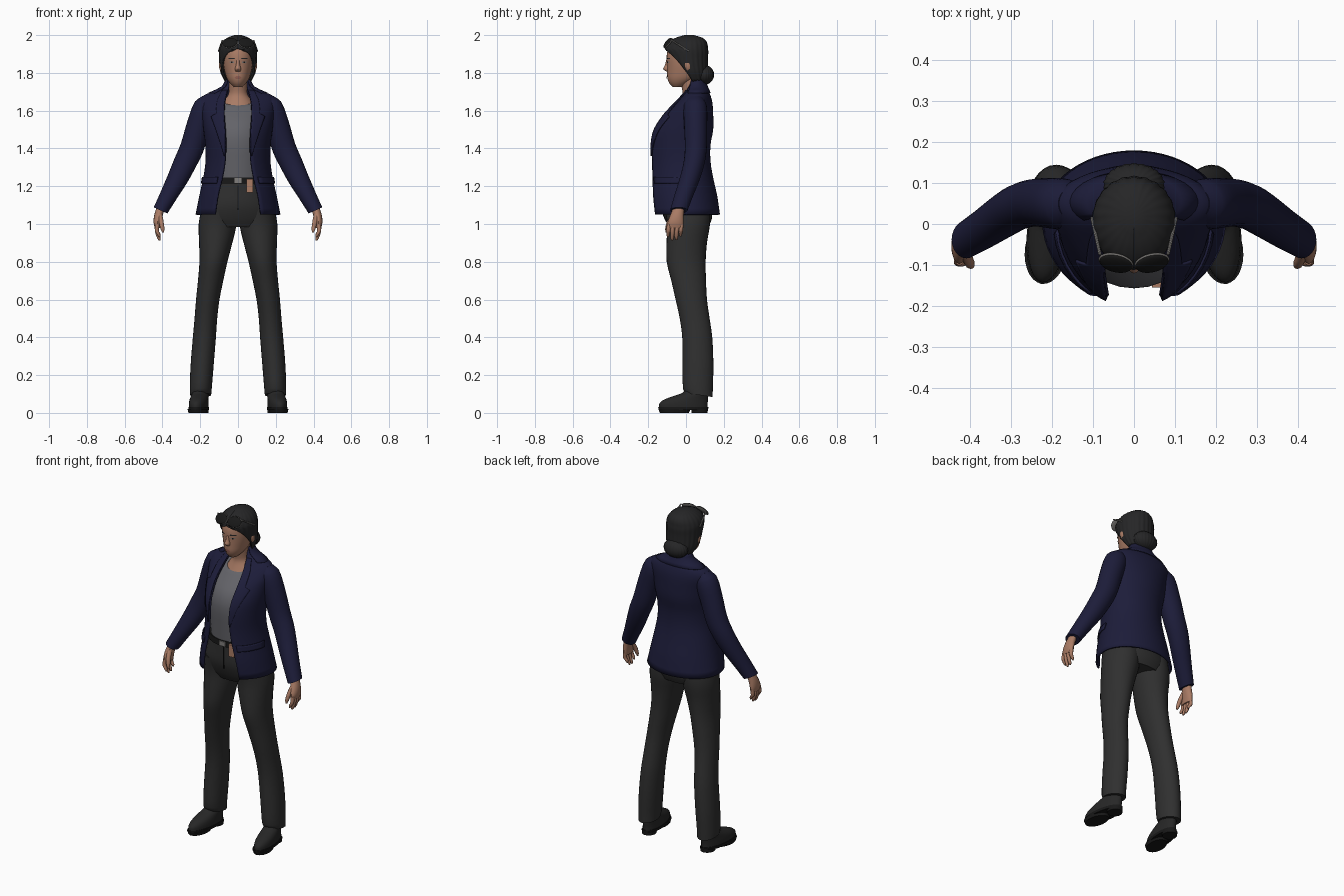
import bpy, math
from mathutils import Vector, Euler

TAU = 2 * math.pi


def material(name, r, g, b):
    m = bpy.data.materials.new(name)
    m.diffuse_color = (r, g, b, 1)
    return m


NAVY = material("navy_cloth", .012, .012, .042)
PANTS = material("charcoal_cloth", .029, .029, .029)
HAIR = material("black_hair", .019, .019, .020)
SHIRT = material("grey_shirt", .125, .125, .14)
SKIN = material("skin", .40, .20, .13)
SHOE = material("shoe_leather", .020, .020, .020)
DARK = material("black_leather", .009, .009, .009)
METAL = material("grey_metal", .22, .21, .20)
LIPS = material("lips", .30, .12, .09)


# Section rows: z, cx, cy, half width, front depth, back depth, front opening, x tilt, y tilt
def prep(rows):
    return sorted([tuple(r) + (0,) * (9 - len(r)) for r in rows])


def sample(t, z):
    """Smooth interpolation of the section rows at height z."""
    n = len(t)
    i = max(0, min(n - 2, sum(1 for r in t if r[0] <= z) - 1))
    a, b = t[i], t[i + 1]
    p, q = t[max(0, i - 1)], t[min(n - 1, i + 2)]
    h = b[0] - a[0]
    u = min(1, max(0, (z - a[0]) / h))
    out = []
    for c in range(9):
        ma = (b[c] - p[c]) / (b[0] - p[0]) * h
        mb = (q[c] - a[c]) / (q[0] - a[0]) * h
        out.append((2*u**3 - 3*u*u + 1) * a[c] + (u**3 - 2*u*u + u) * ma
                   + (3*u*u - 2*u**3) * b[c] + (u**3 - u*u) * mb)
    return out


def point(t, z, th, off=0, s=1, ripple=0):
    _, cx, cy, rx, rf, rb, _, tx, ty = sample(t, z)
    k = 1 + ripple * math.cos(22 * th)
    dx = (rx + off) * math.sin(th) * k
    dy = -((rf if math.cos(th) > 0 else rb) + off) * math.cos(th) * k
    return (s * (cx + dx), cy + dy, z + tx * dx + ty * dy)


def theta(t, z, x):
    return math.asin(max(0, min(.985, x / sample(t, z)[3])))


def mesh(name, verts, faces, mat, flip=False, thick=0):
    if flip:
        faces = [f[::-1] for f in faces]
    me = bpy.data.meshes.new(name)
    me.from_pydata(verts, [], faces)
    me.materials.append(mat)
    ob = bpy.data.objects.new(name, me)
    bpy.context.collection.objects.link(ob)
    if thick:
        m = ob.modifiers.new("thickness", "SOLIDIFY")
        m.thickness, m.offset = thick, -1
    return ob


def loft(name, rows, mat, s=1, n=28, sub=3, opened=False, thick=0, ripple=0, cap_top=True):
    """Skin over stacked oval sections; opened leaves a gap at the front."""
    t = prep(rows)
    zs = [a[0] + (b[0] - a[0]) * k / sub for a, b in zip(t, t[1:]) for k in range(sub)] + [t[-1][0]]
    m = n + 1 if opened else n
    verts, faces = [], []
    for z in zs:
        t0 = theta(t, z, sample(t, z)[6]) if opened else 0
        verts += [point(t, z, t0 + (TAU - 2 * t0) * j / n, 0, s, ripple) for j in range(m)]
    for i in range(len(zs) - 1):
        for j in range(n):
            k = (j + 1) % m
            faces.append((i*m + j, i*m + k, i*m + m + k, i*m + m + j))
    if cap_top:
        faces.append(tuple((len(zs) - 1) * m + j for j in range(n)))
    if not opened:
        faces.append(tuple(range(n))[::-1])
    return mesh(name, verts, faces, mat, s < 0, thick)


def patch(name, rows, table, span, mat, off=.006, s=1, thick=.006, cols=6):
    """Plate lying on a lofted surface; rows are z, start, end, mapped to angles by span."""
    t = prep(table)
    rs = [[a[c] + (b[c] - a[c]) * k / 4 for c in range(3)]
          for a, b in zip(rows, rows[1:]) for k in range(4)] + [list(rows[-1])]
    verts, faces = [], []
    for z, a, b in rs:
        a, b = span(t, z, a, b)
        verts += [point(t, z, a + (b - a) * j / cols, off, s) for j in range(cols + 1)]
    w = cols + 1
    for i in range(len(rs) - 1):
        faces += [(i*w + j, i*w + j + 1, i*w + w + j + 1, i*w + w + j) for j in range(cols)]
    return mesh(name, verts, faces, mat, s < 0, thick)


def angles(t, z, a, b):
    return a, b


def from_edge(t, z, a, b):
    xo = sample(t, z)[6]
    return theta(t, z, xo + a), theta(t, z, xo + b)


def ball(name, loc, size, mat, rot=(0, 0, 0)):
    rows = [(-math.cos(math.pi * i / 10), 0, 0) + (max(.02, math.sin(math.pi * i / 10)),) * 3 for i in range(11)]
    ob = loft(name, rows, mat, n=24, sub=1)
    ob.location, ob.scale, ob.rotation_euler = loc, size, rot
    return ob


def box(name, c, d, mat):
    v = [(c[0] + x*d[0]/2, c[1] + y*d[1]/2, c[2] + z*d[2]/2) for x in (-1, 1) for y in (-1, 1) for z in (-1, 1)]
    f = [(0, 1, 3, 2), (4, 6, 7, 5), (0, 4, 5, 1), (2, 3, 7, 6), (0, 2, 6, 4), (1, 5, 7, 3)]
    return mesh(name, v, f, mat)


def rod(name, a, b, r, mat):
    a, b = Vector(a), Vector(b)
    ob = loft(name, [(0, 0, 0, r, r, r), ((b - a).length, 0, 0, r, r, r)], mat, n=8, sub=1)
    ob.location, ob.rotation_euler = a, (b - a).to_track_quat('Z', 'Y').to_euler()
    return ob


# Jacket body, open at the front
JACKET = [(1.05, 0, .01, .225, .207, .17, .122), (1.15, 0, 0, .205, .205, .165, .108),
          (1.24, 0, 0, .185, .20, .145, .086), (1.33, 0, -.01, .172, .186, .14, .07),
          (1.42, 0, -.01, .174, .185, .14, .066), (1.50, 0, 0, .183, .178, .144, .068),
          (1.58, 0, .02, .192, .145, .124, .073), (1.64, 0, .04, .20, .105, .10, .07),
          (1.68, 0, .05, .182, .075, .08, .062), (1.705, 0, .055, .125, .06, .064, .056),
          (1.73, 0, .055, .078, .052, .053, .05), (1.765, 0, .055, .062, .04, .038, .05)]
loft("jacket_body", JACKET, NAVY, n=48, opened=True, thick=.01, cap_top=False)
patch("jacket_collar", [(1.695, .9, TAU - .9), (1.765, .95, TAU - .95)], JACKET, angles, NAVY, .007, cols=24)

# Shirt, belt and hips
loft("shirt", [(1.23, 0, 0, .152, .143, .12), (1.32, 0, -.01, .15, .14, .12), (1.45, 0, -.01, .155, .147, .12),
               (1.53, 0, 0, .15, .133, .12), (1.60, 0, .02, .14, .10, .09, 0, 0, .1),
               (1.65, 0, .032, .12, .076, .06, 0, 0, .3)], SHIRT)
loft("hips", [(.985, 0, .01, .175, .10, .11), (1.03, 0, .007, .20, .122, .13), (1.1, 0, 0, .197, .138, .14),
              (1.18, 0, 0, .175, .14, .135), (1.24, 0, 0, .16, .14, .125)], PANTS)
loft("belt", [(1.212, 0, 0, .17, .148, .13), (1.247, 0, 0, .165, .148, .13)], DARK, sub=1)
box("belt_buckle", (0, -.15, 1.23), (.04, .008, .028), METAL)
box("belt_badge", (.062, -.147, 1.203), (.036, .016, .072), SKIN)
box("fly_seam", (0, -.139, 1.14), (.006, .006, .13), DARK)

ARM = [(1.665, .15, .05, .035, .04, .04, 0, .4), (1.625, .17, .05, .058, .062, .06, 0, .4),
       (1.52, .208, .052, .06, .062, .06, 0, .4), (1.40, .245, .052, .058, .058, .058, 0, .42),
       (1.32, .282, .042, .055, .056, .056, 0, .45), (1.24, .32, .02, .05, .054, .054, 0, .45),
       (1.15, .368, -.012, .042, .05, .05, 0, .45), (1.072, .41, -.038, .036, .046, .046, 0, .45)]
LEG = [(1.1, .1, .005, .09, .12, .12), (1.0, .108, .012, .10, .112, .115), (.9, .118, .003, .088, .106, .108),
       (.8, .13, 0, .074, .102, .104), (.7, .145, .012, .067, .09, .094), (.6, .16, .028, .062, .083, .083),
       (.5, .17, .045, .06, .078, .08), (.4, .178, .058, .061, .078, .081), (.25, .19, .062, .061, .08, .083),
       (.13, .197, .062, .058, .078, .08), (.095, .198, .066, .056, .07, .075, 0, 0, -.15)]
HEAD = [(1.726, 0, -.045, .022, .026, .03), (1.745, 0, -.03, .042, .058, .05), (1.77, 0, -.01, .059, .088, .07),
        (1.80, 0, 0, .069, .10, .08), (1.84, 0, 0, .077, .101, .09), (1.88, 0, 0, .08, .103, .10),
        (1.92, 0, .01, .081, .106, .10), (1.96, 0, .015, .068, .085, .082), (1.98, 0, .015, .04, .05, .05)]

for s, side in ((1, "left"), (-1, "right")):
    # Jacket details and sleeves
    patch(side + "_lapel", [(1.36, 0, .004), (1.45, 0, .032), (1.57, 0, .066), (1.585, 0, .04),
                            (1.66, 0, .038), (1.71, 0, .025)], JACKET, from_edge, NAVY, .007, s)
    patch(side + "_pocket_flap", [(1.215, .62, 1.45), (1.25, .6, 1.5)], JACKET, angles, NAVY, .008, s)
    loft(side + "_sleeve", ARM, NAVY, s, n=24)
    # Hand
    loft(side + "_palm", [(1.095, .406, -.036, .022, .028, .028), (1.05, .42, -.046, .023, .036, .034),
                          (1.01, .427, -.054, .02, .043, .042), (.98, .427, -.056, .014, .04, .042)], SKIN, s, n=16)
    for i, tip in enumerate((.93, .912, .915, .935)):
        y = -.09 + .022 * i
        loft(f"{side}_finger_{i + 1}", [(1.0, .427, y, .011, .011, .011), (.965, .43, y - .003, .011, .011, .011),
             (tip + .012, .419, y - .005, .009, .009, .009), (tip, .415, y - .005, .004, .004, .004)], SKIN, s, n=10)
    loft(side + "_thumb", [(1.055, .415, -.062, .014, .016, .016), (1.01, .406, -.088, .013, .014, .014),
                           (.975, .40, -.099, .011, .011, .011), (.955, .397, -.103, .005, .005, .005)], SKIN, s, n=10)
    # Trouser leg
    loft(side + "_trouser_leg", LEG, PANTS, s)
    # Shoe: upper, sole, heel and tread, turned slightly outward
    shoe = [loft(side + "_shoe_upper", [(.028, 0, -.075, .05, .135, .125), (.05, 0, -.075, .05, .132, .125),
                 (.07, 0, -.065, .048, .118, .117), (.09, 0, -.035, .045, .095, .087),
                 (.105, 0, -.012, .043, .075, .063), (.14, 0, .002, .042, .05, .05)], SHOE, s),
            loft(side + "_shoe_sole", [(.014, 0, -.075, .052, .137, .127), (.03, 0, -.075, .053, .139, .129)], DARK, s, sub=1),
            loft(side + "_shoe_heel", [(0, 0, .005, .04, .04, .045), (.02, 0, .005, .042, .043, .046)], DARK, s, sub=1),
            loft(side + "_shoe_tread", [(0, 0, -.13, .047, .075, .08), (.02, 0, -.13, .052, .083, .09)], DARK, s, sub=1)]
    for o in shoe:
        o.location, o.rotation_euler = (s * .198, .065, 0), (0, 0, s * .13)
    # Face details
    ball(side + "_ear", (s * .086, .012, 1.838), (.014, .02, .031), SKIN, (.2, 0, s * .3))
    patch(side + "_eye_line", [(1.853, .28, .56), (1.860, .26, .6)], HEAD, angles, METAL, .003, s, 0)
    patch(side + "_eye_pupil", [(1.852, .37, .47), (1.861, .37, .47)], HEAD, angles, DARK, .004, s, 0)
    patch(side + "_eyebrow", [(1.873, .2, .66), (1.880, .22, .62)], HEAD, angles, HAIR, .003, s, 0)
    # Sunglasses resting on the hair
    tilt = Euler((math.radians(52), 0, s * .22))
    ball(side + "_lens_frame", (s * .044, -.094, 1.958), (.044, .035, .008), METAL, tilt)
    ball(side + "_lens", (s * .044, -.097, 1.960), (.041, .032, .010), DARK, tilt)
    rod(side + "_temple_bar", (s * .083, -.075, 1.972), (s * .103, .015, 1.915), .004, METAL)

# Head, nose, mouth and neck
loft("head", HEAD, SKIN)
loft("nose", [(1.868, 0, -.097, .008, .008, .01), (1.84, 0, -.098, .011, .014, .01),
              (1.82, 0, -.097, .017, .024, .01), (1.808, 0, -.096, .013, .010, .01)], SKIN, n=14)
patch("lips", [(1.767, -.17, .17), (1.776, -.28, .28), (1.784, -.14, .14)], HEAD, angles, LIPS, .004, 1, 0)
loft("neck", [(1.60, 0, .025, .10, .08, .07), (1.65, 0, .032, .075, .062, .055), (1.685, 0, .032, .052, .05, .05),
              (1.72, 0, .028, .048, .05, .055), (1.78, 0, .02, .05, .055, .06)], SKIN)

# Swept-back hair with a low bun
loft("hair", [(1.755, 0, .045, .07, .045, .06, .068), (1.80, 0, .03, .092, .07, .085, .086),
              (1.84, 0, .02, .098, .09, .095, .084), (1.88, 0, .015, .10, .11, .10, .073),
              (1.91, 0, .012, .101, .12, .105, .048), (1.93, 0, .01, .099, .121, .105, 0),
              (1.96, 0, .01, .086, .105, .10, 0), (1.985, 0, .014, .058, .07, .074, 0),
              (2.0, 0, .017, .02, .025, .025, 0)], HAIR, n=88, opened=True, thick=.012, ripple=.013)
bun = [(-math.cos(math.pi * i / 10), 0, 0) + (max(.03, math.sin(math.pi * i / 10)),) * 3 for i in range(11)]
knot = loft("hair_bun", bun, HAIR, n=88, sub=1, ripple=.02)
knot.location, knot.scale = (0, .096, 1.79), (.074, .052, .053)

# Smooth shading with crisp edges kept
for o in bpy.context.scene.objects:
    o.select_set(True)
    bpy.context.view_layer.objects.active = o
bpy.ops.object.shade_smooth_by_angle(angle=math.radians(42))
